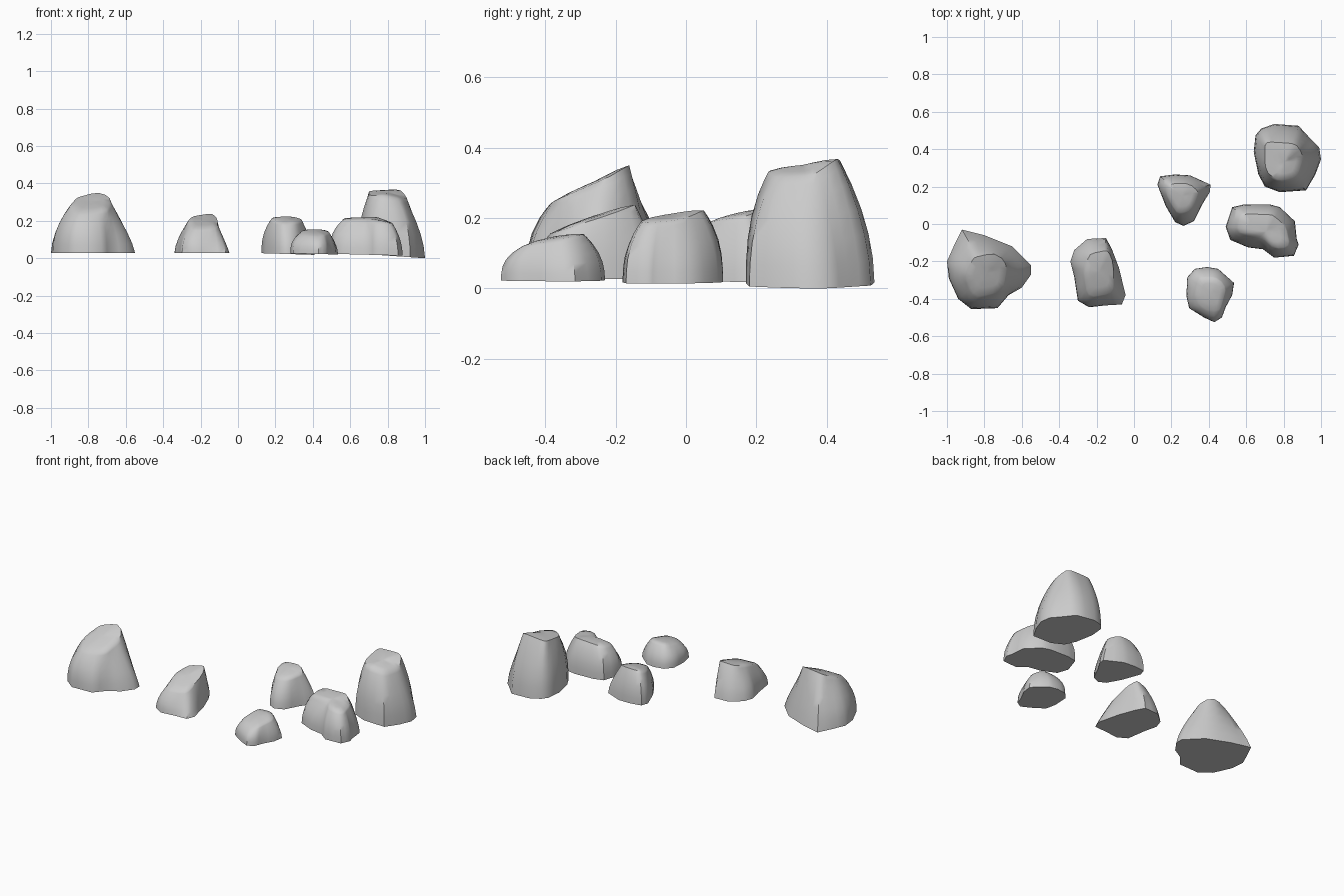
import bpy, math
from mathutils import Vector


def centre(pts):
    return sum(((Vector(p[:2])) for p in pts), Vector((0, 0))) / len(pts)


def hit(poly, c, d):
    """Interpolated rim point where a ray from c along d crosses poly."""
    for a, b in zip(poly, poly[1:] + poly[:1]):
        a, b = Vector(a), Vector(b)
        e, w = (b - a).xy, a.xy - c
        den = d.x * e.y - d.y * e.x
        if abs(den) < 1e-9:
            continue
        s = (w.x * e.y - w.y * e.x) / den
        u = (w.x * d.y - w.y * d.x) / den
        if s > 0 and -1e-6 <= u <= 1 + 1e-6:
            return a.lerp(b, u)
    return Vector(poly[0])


def rock(name, base, rim, z_left=0.027, z_right=0.027):
    """Loft a ground outline up to a rim of (x, y, z, bulge) points and cap it."""
    base = [Vector(p) for p in base]
    pts = []
    for a, b in zip(base, base[1:] + base[:1]):
        pts += [a, a.lerp(b, 0.5)]
    n = len(pts)
    cb, ct = centre(base), centre(rim)
    tops = [hit(rim, ct, (p - cb).normalized()) for p in pts]
    # soften the rim corners
    tops = [tops[i] * 0.6 + (tops[i - 1] + tops[(i + 1) % n]) * 0.2 for i in range(n)]
    x0, x1 = min(p.x for p in pts), max(p.x for p in pts)
    verts = []
    for t in (0, 0.2, 0.4, 0.6, 0.8, 0.93, 1):
        for p, q in zip(pts, tops):
            zb = z_left + (z_right - z_left) * (p.x - x0) / (x1 - x0)
            xy = p.lerp(q.xy, t ** q.w)
            verts.append((xy.x, xy.y, zb + (q.z - zb) * t))
    zc = sum(q.z for q in tops) / n + 0.008
    c = Vector((ct.x, ct.y, zc))
    for k in (0.35, 0.7):
        for q in tops:
            verts.append(Vector(q[:3]).lerp(c, k) + Vector((0, 0, 0.004)))
    verts.append(c + Vector((0, 0, 0.003)))
    rings = 9
    faces = [(r * n + i, r * n + (i + 1) % n, (r + 1) * n + (i + 1) % n, (r + 1) * n + i)
             for r in range(rings - 1) for i in range(n)]
    last = (rings - 1) * n
    faces += [(last + i, last + (i + 1) % n, len(verts) - 1) for i in range(n)]
    faces.append(tuple(range(n - 1, -1, -1)))
    # outlines run clockwise, so flip
    faces = [f[::-1] for f in faces]
    me = bpy.data.meshes.new(name)
    me.from_pydata([tuple(v) for v in verts], [], faces)
    ob = bpy.data.objects.new(name, me)
    bpy.context.collection.objects.link(ob)
    bpy.ops.object.select_all(action='DESELECT')
    ob.select_set(True)
    bpy.context.view_layer.objects.active = ob
    bpy.ops.object.shade_smooth_by_angle(angle=math.radians(50))


# Large rock on the left, top sloping to the front
rock("large_left_rock",
     [(-.92, -.03), (-.80, -.06), (-.65, -.12), (-.55, -.22), (-.55, -.27), (-.60, -.34), (-.67, -.38),
      (-.73, -.45), (-.87, -.455), (-.94, -.40), (-.99, -.29), (-1.0, -.2), (-.96, -.11)],
     [(-.86, -.18, .325, 1.2), (-.73, -.15, .36, 1.1), (-.68, -.21, .32, 1.1), (-.70, -.36, .255, 1.7),
      (-.85, -.39, .24, 3), (-.90, -.28, .28, 2.2)])

# Narrow rock left of centre
rock("narrow_rock",
     [(-.25, -.08), (-.15, -.075), (-.12, -.13), (-.08, -.235), (-.045, -.38), (-.065, -.43), (-.15, -.435),
      (-.24, -.445), (-.30, -.41), (-.32, -.28), (-.34, -.2), (-.32, -.14)],
     [(-.24, -.16, .225, 1.4), (-.14, -.14, .24, 1.6), (-.11, -.2, .215, 1.1), (-.11, -.37, .16, 1.1),
      (-.24, -.39, .155, 2.2), (-.27, -.27, .2, 1.8)])

# Back middle rock
rock("back_middle_rock",
     [(.14, .255), (.22, .265), (.30, .26), (.41, .21), (.405, .17), (.365, .105), (.32, .015), (.265, -.01),
      (.22, .01), (.17, .095), (.125, .21)],
     [(.19, .215, .22, 2.5), (.30, .22, .225, 2), (.345, .17, .205, 1.3), (.31, .07, .19, 2),
      (.23, .06, .185, 2), (.17, .16, .205, 2.5)], .027, .018)

# Tall rock at the back right
rock("tall_right_rock",
     [(.65, .475), (.68, .51), (.75, .535), (.88, .525), (.94, .46), (.99, .41), (1.0, .345), (.97, .265),
      (.92, .18), (.78, .17), (.70, .2), (.665, .265), (.64, .385)],
     [(.70, .44, .36, 2), (.87, .43, .37, 1.8), (.905, .36, .32, 1.4), (.87, .25, .315, 2.2),
      (.78, .23, .335, 2.8), (.70, .28, .335, 2.5)], .025, .0)

# Wide rock at the right, notched in front
rock("wide_right_rock",
     [(.525, .09), (.59, .105), (.725, .105), (.78, .09), (.86, .015), (.87, -.08), (.88, -.11), (.855, -.17),
      (.75, -.18), (.69, -.135), (.61, -.125), (.515, -.085), (.49, -.015)],
     [(.56, .055, .215, 3), (.74, .05, .222, 2.3), (.81, -.01, .195, 1.6), (.83, -.12, .185, 2.2),
      (.75, -.135, .195, 3), (.69, -.07, .195, 2.2), (.56, -.05, .2, 3)], .024, .014)

# Small low rock in front
rock("small_front_rock",
     [(.325, -.24), (.39, -.23), (.45, -.24), (.535, -.315), (.525, -.38), (.49, -.445), (.47, -.5), (.43, -.525),
      (.375, -.5), (.295, -.45), (.28, -.385), (.285, -.285)],
     [(.35, -.29, .152, 2.5), (.46, -.29, .155, 2.2), (.49, -.35, .14, 1.6), (.46, -.46, .122, 3),
      (.37, -.46, .122, 3), (.33, -.38, .135, 3)], .026, .02)
